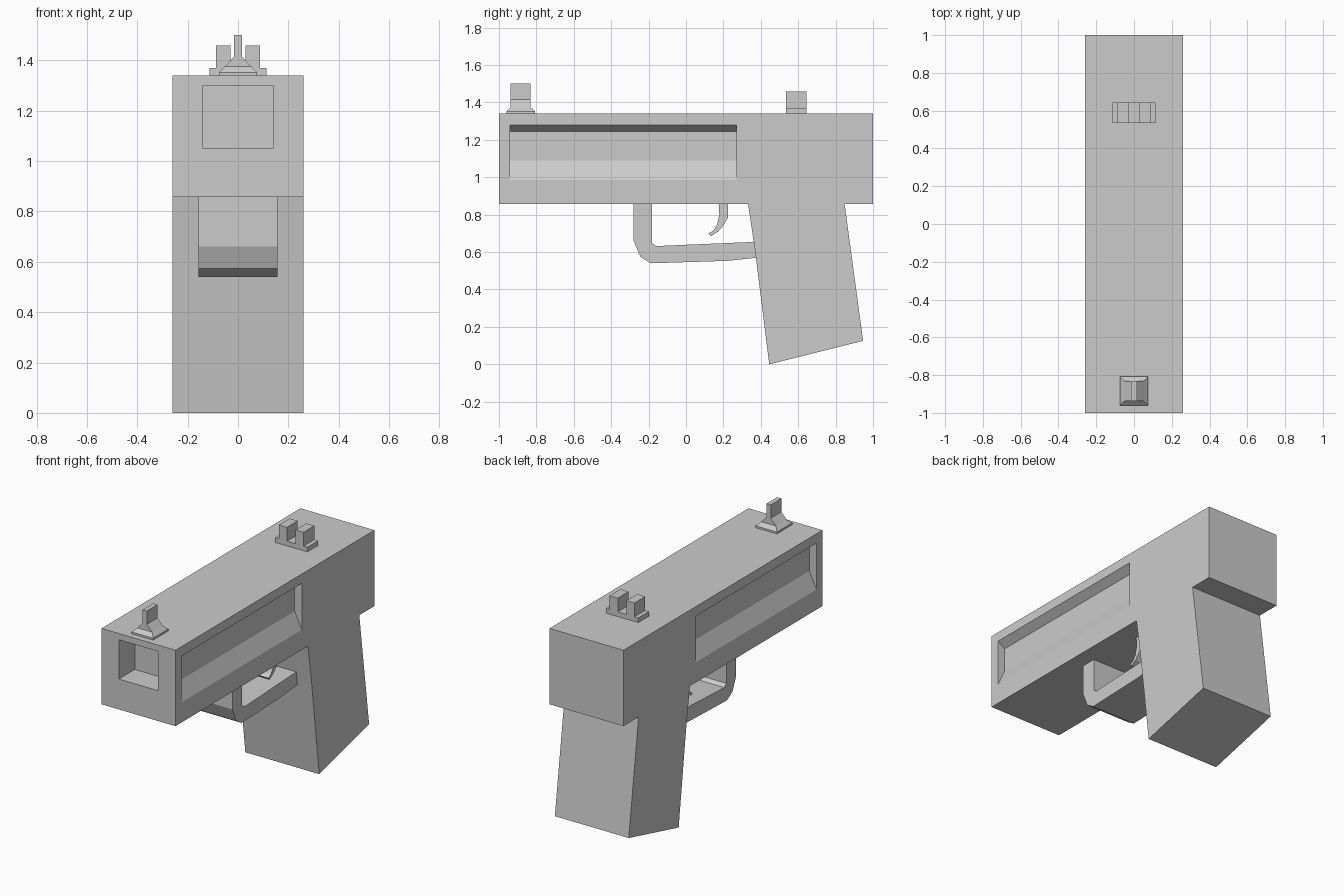
import bpy, bmesh

if "Cube" in bpy.data.objects:
    bpy.data.objects.remove(bpy.data.objects["Cube"])


def make_object(name, bm):
    bmesh.ops.recalc_face_normals(bm, faces=bm.faces)
    mesh = bpy.data.meshes.new(name)
    bm.to_mesh(mesh)
    bm.free()
    obj = bpy.data.objects.new(name, mesh)
    bpy.context.collection.objects.link(obj)
    return obj


def loft(name, rings):
    """Skin equal-length point rings and cap both ends."""
    bm = bmesh.new()
    rows = [[bm.verts.new(p) for p in ring] for ring in rings]
    n = len(rows[0])
    for a, b in zip(rows, rows[1:]):
        for i in range(n):
            j = (i + 1) % n
            bm.faces.new((a[i], a[j], b[j], b[i]))
    bm.faces.new(rows[0])
    bm.faces.new(rows[-1])
    return make_object(name, bm)


def side_prism(name, profile, half_width):
    """Extrude a (y, z) profile symmetrically across x."""
    return loft(name, [[(x, y, z) for y, z in profile] for x in (-half_width, half_width)])


def long_prism(name, profile, y0, y1):
    """Extrude an (x, z) profile along y."""
    return loft(name, [[(x, y, z) for x, z in profile] for y in (y0, y1)])


def rect(a0, a1, b0, b1):
    return [(a0, b0), (a1, b0), (a1, b1), (a0, b1)]


def cut(target, cutter):
    cutter.hide_render = True
    mod = target.modifiers.new("cut", 'BOOLEAN')
    mod.operation = 'DIFFERENCE'
    mod.solver = 'EXACT'
    mod.object = cutter
    bpy.context.view_layer.objects.active = target
    bpy.ops.object.modifier_apply(modifier=mod.name)
    bpy.data.objects.remove(cutter)


# Slide with square bore and a bevelled recess on each side
slide = side_prism("slide", rect(-1, 1, 0.857, 1.34), 0.26)
cut(slide, long_prism("bore_cutter", rect(-0.138, 0.138, 1.05, 1.3), -1.1, -0.84))
for s in (-1, 1):
    recess = [(0.26, 1.28), (0.21, 1.245), (0.21, 1.09), (0.26, 0.985),
              (0.35, 0.985), (0.35, 1.28)]
    cut(slide, long_prism("recess_cutter", [(s * x, z) for x, z in recess], -0.94, 0.27))

# Slanted grip
side_prism("grip", [(0.332, 0.857), (0.37, 0.6), (0.445, 0), (0.947, 0.125), (0.848, 0.857)], 0.26)

# Trigger guard
side_prism("trigger_guard", [
    (-0.28, 0.857), (-0.28, 0.66), (-0.243, 0.573), (-0.188, 0.54), (0.22, 0.553),
    (0.38, 0.57), (0.38, 0.655), (-0.16, 0.632), (-0.182, 0.65), (-0.182, 0.857)], 0.157)

# Curved trigger
side_prism("trigger", [
    (0.175, 0.857), (0.178, 0.8), (0.167, 0.75), (0.147, 0.715), (0.12, 0.7),
    (0.132, 0.685), (0.17, 0.708), (0.198, 0.74), (0.225, 0.785), (0.225, 0.857)], 0.13)

# Front sight: flared base rising to a thin blade
levels = [(1.34, 0.075, 0.077), (1.352, 0.075, 0.077), (1.375, 0.052, 0.053),
          (1.415, 0.015, 0.053), (1.5, 0.015, 0.053)]
loft("front_sight", [[(x, y - 0.884, z) for x, y in rect(-hx, hx, -hy, hy)]
                     for z, hx, hy in levels])

# Rear sight: base with two posts, mirrored from one half outline
half = [(0.03, 1.37), (0.03, 1.458), (0.087, 1.458), (0.087, 1.37), (0.114, 1.37), (0.114, 1.34)]
long_prism("rear_sight", half + [(-x, z) for x, z in reversed(half)], 0.535, 0.643)
